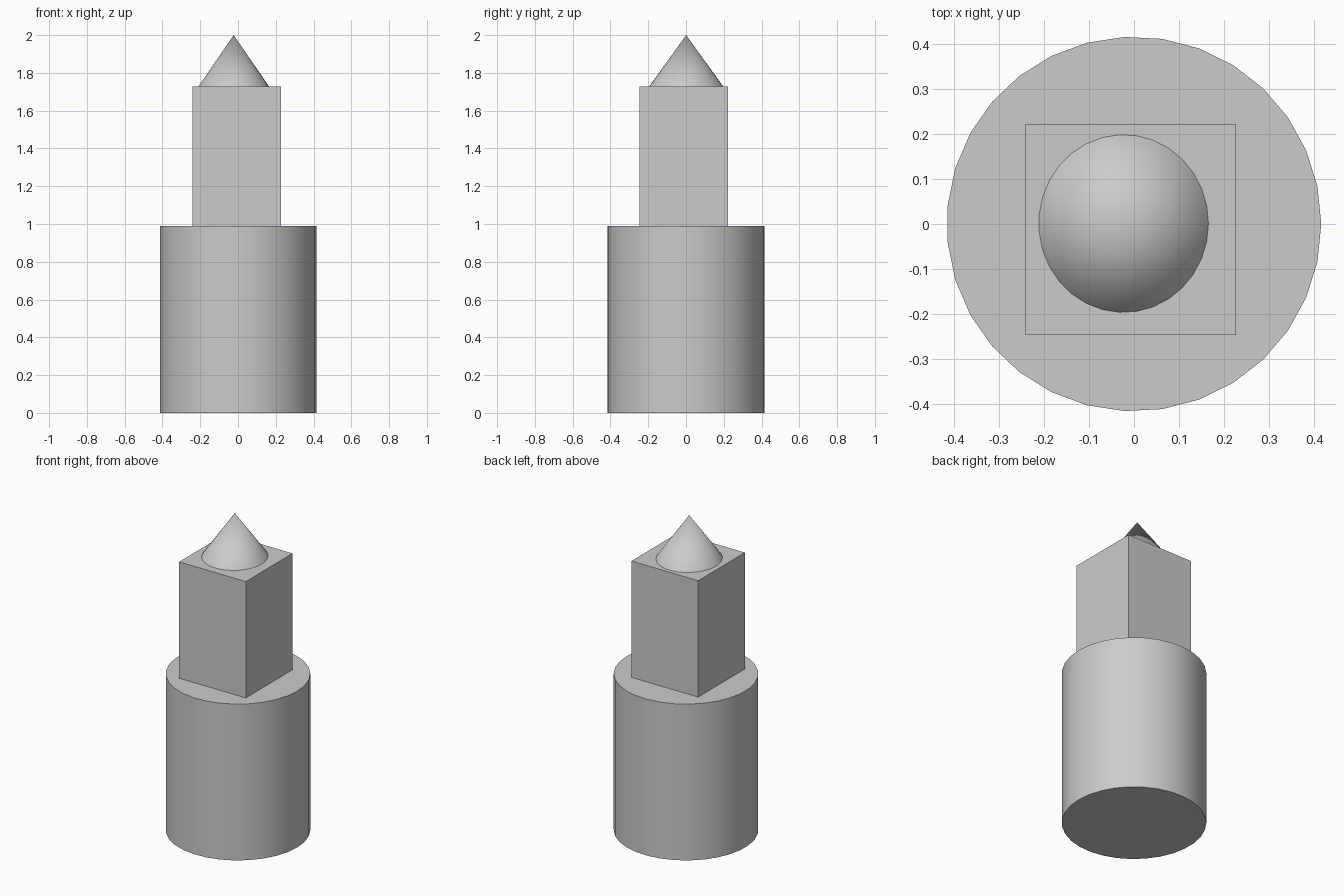
import bpy
import math

cube = bpy.data.objects.get("Cube")
if cube:
    bpy.data.objects.remove(cube, do_unlink=True)

# Single plain material
grey = bpy.data.materials.new("light_grey")
grey.use_nodes = True
colour = (0.6, 0.6, 0.6, 1)
grey.diffuse_color = colour
grey.node_tree.nodes["Principled BSDF"].inputs["Base Color"].default_value = colour

SIDES = 31
BASE_TOP = 0.99
SHAFT_TOP = 1.727
TIP = 2.0


def finish(name, scale=(1, 1, 1), turn=0, smooth=False):
    """Name, size and colour the primitive just added."""
    part = bpy.context.object
    part.name = name
    part.scale = scale
    part.rotation_euler.z = turn
    bpy.ops.object.transform_apply(location=False, rotation=True, scale=True)
    part.data.materials.append(grey)
    if smooth:
        bpy.ops.object.shade_smooth_by_angle(angle=math.radians(30))
    return part


# Primitives start with a corner on +y, so a quarter turn puts it on +x
quarter = -math.pi / 2

# Round base
bpy.ops.mesh.primitive_cylinder_add(
    vertices=SIDES, radius=0.415, depth=BASE_TOP, location=(0, 0, BASE_TOP / 2))
finish("round_base", turn=quarter, smooth=True)

# Square shaft, slightly off centre
bpy.ops.mesh.primitive_cube_add(
    size=1, location=(-0.007, -0.012, (BASE_TOP + SHAFT_TOP) / 2))
finish("square_shaft", scale=(0.467, 0.467, SHAFT_TOP - BASE_TOP))

# Pointed cap, slightly narrower in x
bpy.ops.mesh.primitive_cone_add(
    vertices=SIDES, radius1=1, radius2=0, depth=TIP - SHAFT_TOP,
    location=(-0.023, 0.001, (SHAFT_TOP + TIP) / 2))
finish("pointed_cap", scale=(0.197, 0.188, 1), turn=quarter, smooth=True)
